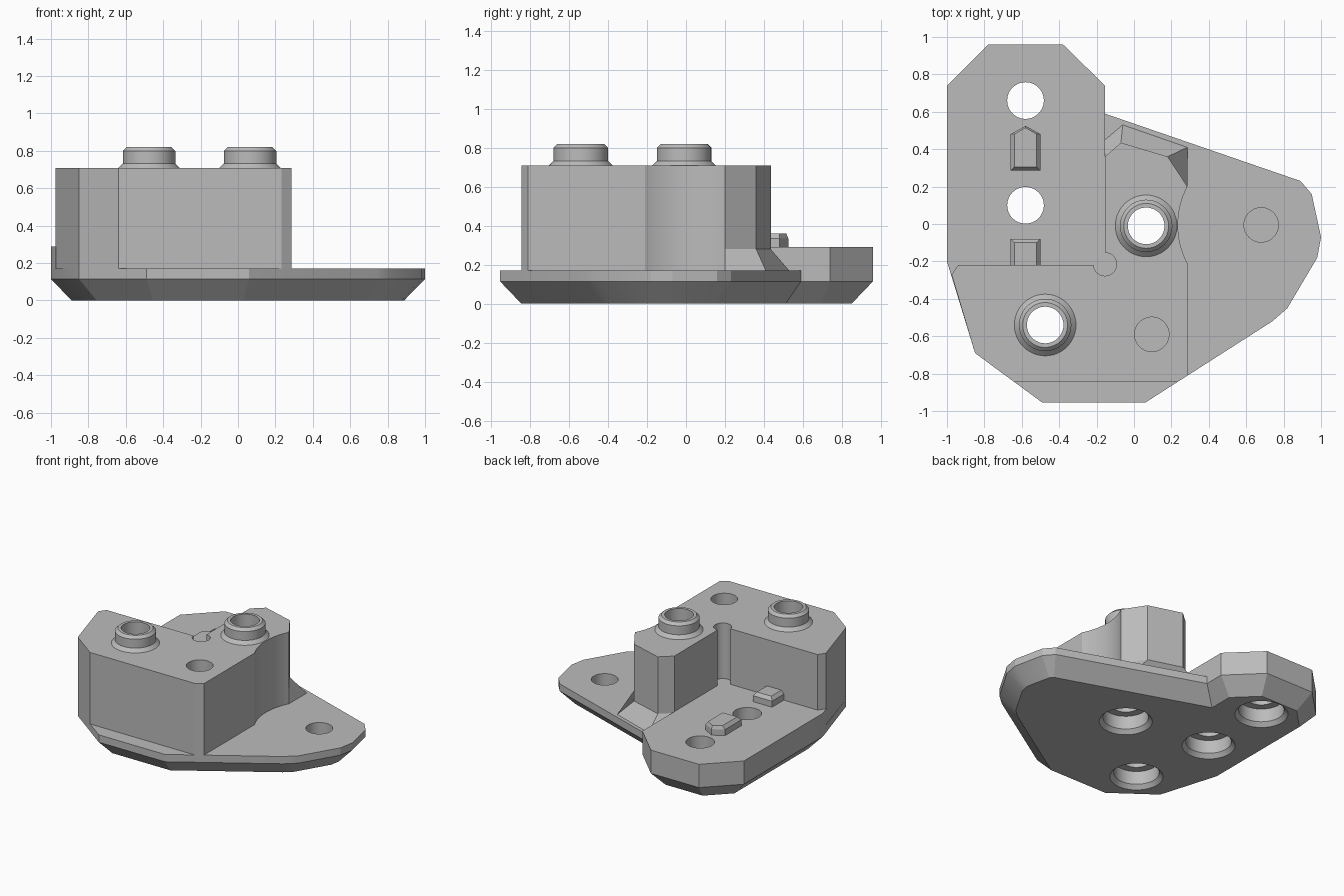
import bpy, bmesh, math
from mathutils import Vector

if "Cube" in bpy.data.objects:
    bpy.data.objects.remove(bpy.data.objects["Cube"], do_unlink=True)

grey = bpy.data.materials.new("plain grey")
grey.use_nodes = True
colour = (0.5, 0.5, 0.5, 1)
grey.diffuse_color = colour
grey.node_tree.nodes["Principled BSDF"].inputs["Base Color"].default_value = colour


def loft(name, layers):
    """Closed solid through stacked outlines, each given as (points, z)."""
    bm = bmesh.new()
    rings = [[bm.verts.new((x, y, z)) for x, y in pts] for pts, z in layers]
    for low, high in zip(rings, rings[1:]):
        for i in range(len(low)):
            j = (i + 1) % len(low)
            bm.faces.new((low[i], low[j], high[j], high[i]))
    bm.faces.new(rings[0])
    bm.faces.new(rings[-1])
    bmesh.ops.recalc_face_normals(bm, faces=bm.faces)
    mesh = bpy.data.meshes.new(name)
    bm.to_mesh(mesh)
    bm.free()
    mesh.materials.append(grey)
    obj = bpy.data.objects.new(name, mesh)
    bpy.context.collection.objects.link(obj)
    return obj


def circle(centre, r, n=48):
    return [(centre[0] + r * math.cos(math.tau * i / n),
             centre[1] + r * math.sin(math.tau * i / n)) for i in range(n)]


def turned(name, centre, profile):
    return loft(name, [(circle(centre, r), z) for r, z in profile])


def inset(points, d):
    """Mitred inward offset of a polygon listed clockwise."""
    result = []
    for i, p in enumerate(points):
        a, b, c = Vector(points[i - 1]), Vector(p), Vector(points[(i + 1) % len(points)])
        u, v = (b - a).normalized(), (c - b).normalized()
        n1, n2 = Vector((u.y, -u.x)), Vector((v.y, -v.x))
        result.append(tuple(b + (n1 + n2) * d / (1 + n1.dot(n2))))
    return result


# Base plate with a bevelled underside
outline = [(-1, .74), (-.78, .96), (-.38, .96), (-.155, .74), (-.155, .59),
           (.89, .23), (.95, .16), (1, -.07), (.98, -.18), (.82, -.45),
           (.74, -.52), (.06, -.955), (-.49, -.955), (-.85, -.69), (-1, -.2)]
base = loft("base_plate", [(inset(outline, .11), 0), (outline, .115), (outline, .17)])

# Raised plate at the back right
raised = outline[:4] + [(-.155, -.28), (-.975, -.28), (-1, -.2)]
raised_plate = loft("raised_plate", [(raised, .17), (raised, .29)])

# Tall block, with a hollow side swept round the tip hole
tip = (.68, -.005)
hollow = [(tip[0] - .445 * math.cos(a), tip[1] + .445 * math.sin(a))
          for a in [math.radians(27.5 * (1 - i / 8)) for i in range(17)]]
body = [(-.155, -.22), (-.155, .36), (-.07, .435), (.18, .36)] + hollow + [
    (.285, -.811), (.232, -.845), (-.64, -.845), (-.85, -.69),
    (-.975, -.27), (-.94, -.22)]
block = loft("tall_block", [(body, .17), (body, .708)])

# Sloping skirt at the foot of the block
skirt = loft("sloping_skirt", [
    ([(-.155, .45), (-.06, .53), (.285, .41), (.285, .2), (-.155, .2)], .17),
    ([(-.155, .36), (-.07, .435), (.18, .36), (.285, .2), (-.155, .2)], .28)])

# Studs on top of the block
stud_spots = [(-.475, -.54), (.065, -.01)]
studs = [turned("stud_%d" % (i + 1), c,
                [(.165, .708), (.14, .733), (.14, .8), (.12, .82)])
         for i, c in enumerate(stud_spots)]

# Locating pegs on the raised plate
peg = [(-.66, .285), (-.5, .285), (-.5, .48), (-.58, .525), (-.66, .48)]
peg_top = [(-.64, .305), (-.52, .305), (-.52, .48), (-.58, .515), (-.64, .48)]
loft("back_peg", [(peg, .29), (peg, .335), (peg_top, .36)])
front_peg = [(-.66, -.22), (-.5, -.22), (-.5, -.08), (-.66, -.08)]
front_top = [(-.64, -.22), (-.52, -.22), (-.52, -.1), (-.64, -.1)]
loft("front_peg", [(front_peg, .29), (front_peg, .335), (front_top, .36)])

# Cutters: stepped through holes, blind holes and the inner corner relief
cutters = [turned("bore_cutter", c,
                  [(.19, -.01), (.155, .03), (.155, .13), (.098, .1301), (.098, 1)])
           for c in stud_spots + [(-.58, .66), (-.58, .1)]]
cutters.append(turned("tip_hole_cutter", tip, [(.092, .06), (.092, .4)]))
cutters.append(turned("block_hole_cutter", (.095, -.59), [(.092, .58), (.092, .9)]))
cutters.append(turned("relief_cutter", (-.155, -.215), [(.062, .29), (.062, .9)]))

for part in [base, raised_plate, block, skirt] + studs:
    bpy.context.view_layer.objects.active = part
    for cutter in cutters:
        mod = part.modifiers.new("cut", "BOOLEAN")
        mod.operation = "DIFFERENCE"
        mod.solver = "EXACT"
        mod.object = cutter
        bpy.ops.object.modifier_apply(modifier=mod.name)
for cutter in cutters:
    bpy.data.objects.remove(cutter, do_unlink=True)

# Smooth the round walls, keep the flat faces crisp
bpy.ops.object.select_all(action="DESELECT")
for obj in bpy.context.collection.objects:
    if obj.type == "MESH" and grey.name in obj.data.materials:
        obj.select_set(True)
bpy.context.view_layer.objects.active = base
bpy.ops.object.shade_smooth_by_angle(angle=math.radians(20))
